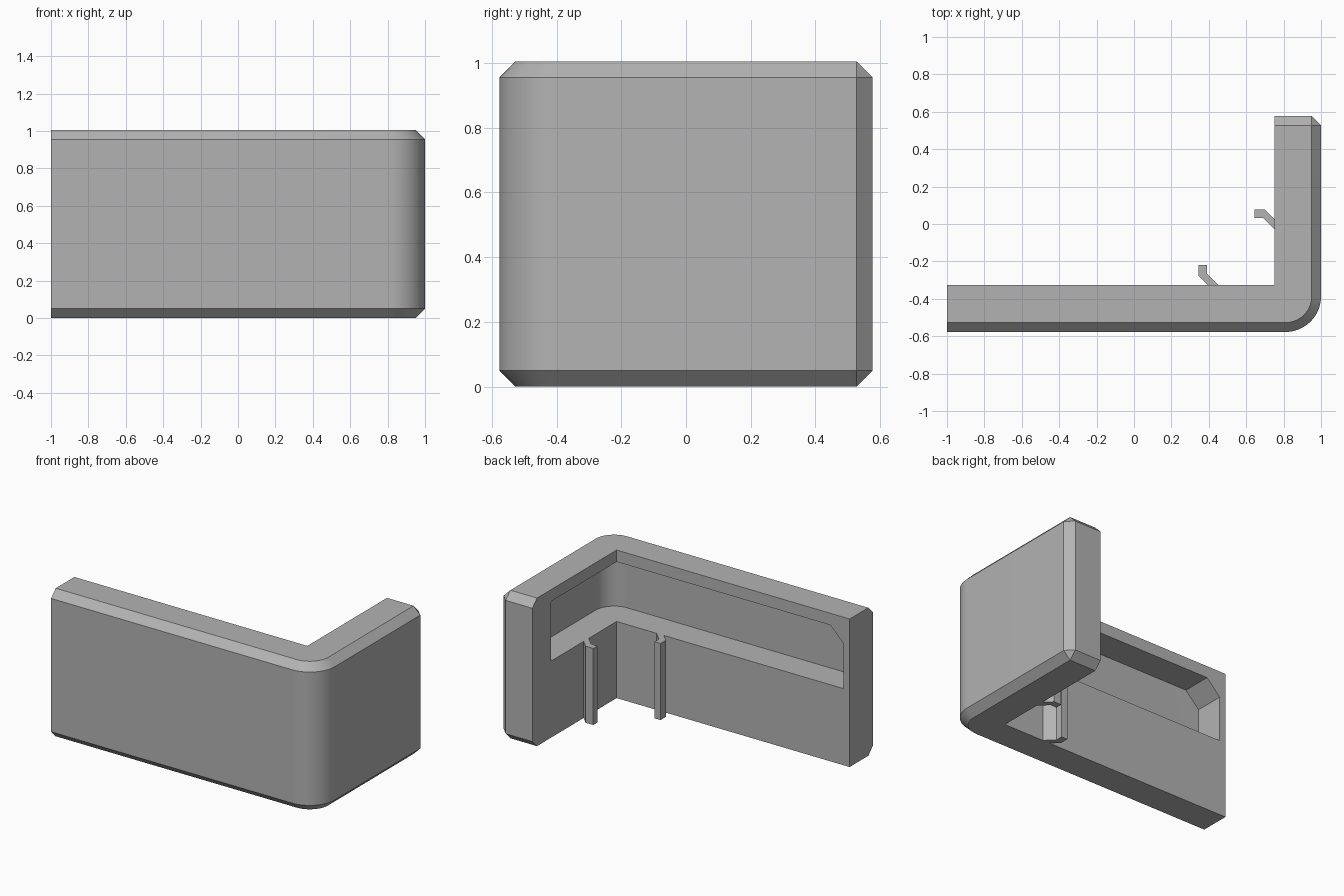
import bpy, bmesh, math

cube = bpy.data.objects.get("Cube")
if cube:
    bpy.data.objects.remove(cube)

grey = bpy.data.materials.new("plain_grey")
grey.use_nodes = True
grey.diffuse_color = (0.45, 0.45, 0.45, 1)
grey.node_tree.nodes["Principled BSDF"].inputs["Base Color"].default_value = grey.diffuse_color

HEIGHT, BACK, WALL, CHAMFER, RADIUS = 1.005, 0.577, 0.25, 0.05, 0.19
INNER_X, INNER_Y = 1 - WALL, -BACK + WALL
SHELF_Z, RECESS_TOP = 0.52, 0.925


def outer_curve(inset, steps=16):
    """Rounded outer corner, offset inwards by inset."""
    cx, cy, r = 1 - RADIUS, -BACK + RADIUS, RADIUS - inset
    angles = [-math.pi / 2 * (1 - i / steps) for i in range(steps + 1)]
    return [(cx + r * math.cos(a), cy + r * math.sin(a)) for a in angles]


def loft(name, levels):
    """Stack matching outlines, given as (height, points), into a closed solid."""
    bm = bmesh.new()
    rings = [[bm.verts.new((x, y, z)) for x, y in pts] for z, pts in levels]
    n = len(rings[0])
    for low, high in zip(rings, rings[1:]):
        for i in range(n):
            j = (i + 1) % n
            bm.faces.new((low[i], low[j], high[j], high[i]))
    bm.faces.new(rings[0][::-1])
    bm.faces.new(rings[-1])
    bmesh.ops.remove_doubles(bm, verts=bm.verts[:], dist=1e-5)
    bmesh.ops.recalc_face_normals(bm, faces=bm.faces[:])
    mesh = bpy.data.meshes.new(name)
    bm.to_mesh(mesh)
    bm.free()
    mesh.materials.append(grey)
    obj = bpy.data.objects.new(name, mesh)
    bpy.context.collection.objects.link(obj)
    return obj


def wall_outline(inset):
    """L-shaped footprint; the full outline has a cut outer corner at the back."""
    end = BACK - CHAMFER
    tip = [(1 - inset, end), (1 - CHAMFER, BACK - inset)]
    return ([(-1, -BACK + inset)] + outer_curve(inset) + tip
            + [(INNER_X, BACK - inset), (INNER_X, INNER_Y), (-1, INNER_Y)])


# Corner wall with chamfered outer edges
wall = loft("corner_wall", [(0, wall_outline(CHAMFER)), (CHAMFER, wall_outline(0)),
                            (HEIGHT - CHAMFER, wall_outline(0)), (HEIGHT, wall_outline(CHAMFER))])

# Recess cutter, following the rounded corner
left, end, clear = -0.955, 0.375, 0.1
recess = ([(left, -BACK + CHAMFER)] + outer_curve(CHAMFER)
          + [(1 - CHAMFER, end), (INNER_X - clear, end),
             (INNER_X - clear, INNER_Y + clear), (left, INNER_Y + clear)])
cutter = loft("recess_cutter", [(SHELF_Z, recess), (RECESS_TOP, recess)])
cutter.hide_render = True

# Slanted upper corner at the far end of the recess
bm = bmesh.new()
bm.from_mesh(cutter.data)
corner = [e for e in bm.edges
          if all(abs(v.co.x - left) < 1e-4 and v.co.z > RECESS_TOP - 1e-4 for v in e.verts)]
bmesh.ops.bevel(bm, geom=corner, offset=0.1, segments=1, affect='EDGES')
bm.to_mesh(cutter.data)
bm.free()

cut = wall.modifiers.new("recess", 'BOOLEAN')
cut.operation, cut.solver, cut.object = 'DIFFERENCE', 'EXACT', cutter
bpy.context.view_layer.objects.active = wall
wall.select_set(True)
bpy.ops.object.modifier_apply(modifier=cut.name)
bpy.data.objects.remove(cutter)
bpy.ops.object.shade_smooth_by_angle(angle=math.radians(30))

# Bent clips below the shelf, one on each inner face: (along wall, away from wall)
hook = [(0, 0), (0.055, 0), (-0.005, 0.06), (-0.005, 0.107), (-0.05, 0.107), (-0.05, 0.05)]
front = [(0.395 + a, INNER_Y + b) for a, b in hook]
side = [(INNER_X - b, 0.027 - a) for a, b in hook]
for name, pts in (("front_clip", front), ("side_clip", side)):
    loft(name, [(0, pts), (SHELF_Z, pts)])
